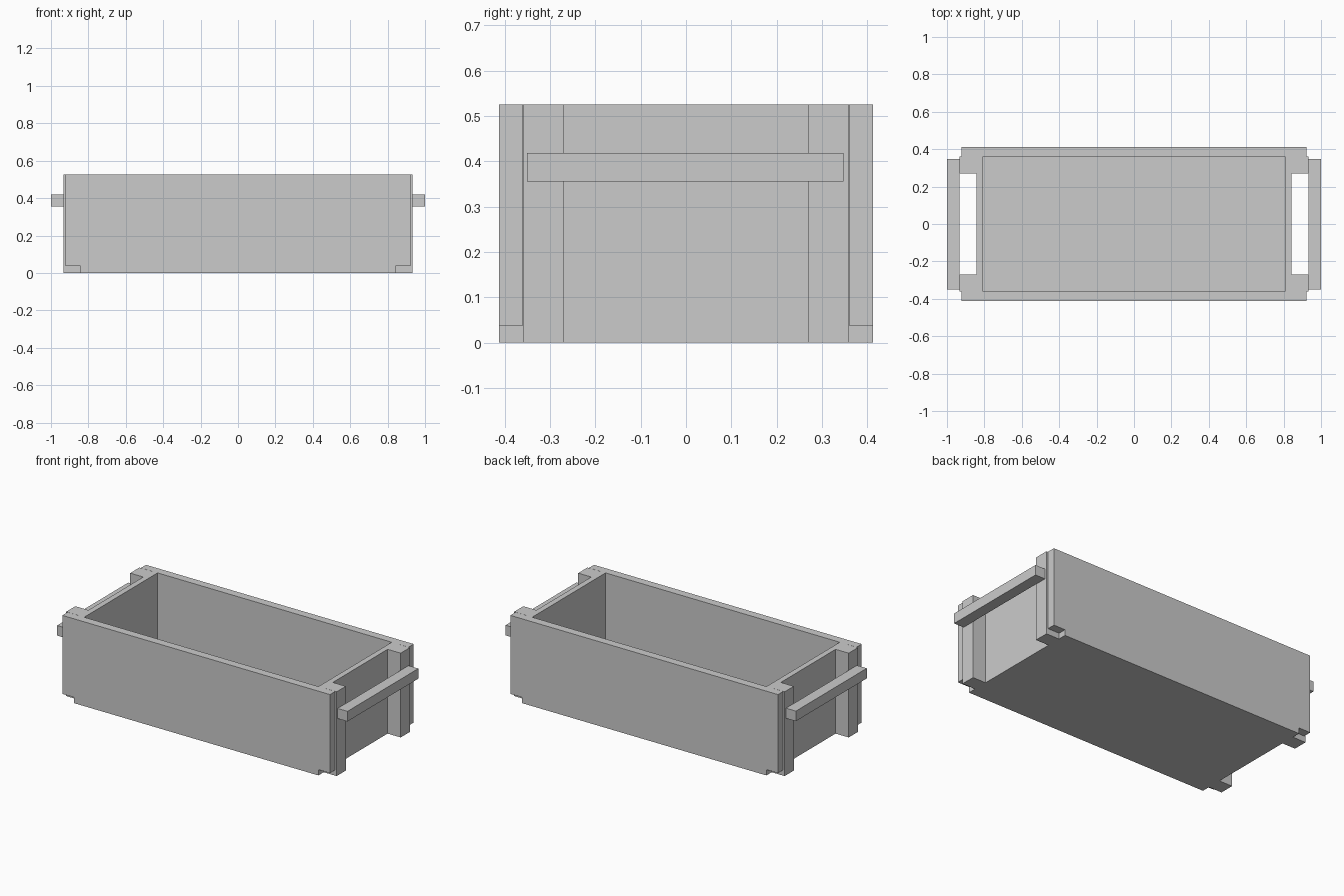
import bpy
import bmesh

if "Cube" in bpy.data.objects:
    bpy.data.objects.remove(bpy.data.objects["Cube"])


def prism(name, profile, axis, lo, hi):
    """Extrude a closed 2D profile along y or z."""
    bm = bmesh.new()
    if axis == 'y':
        place = lambda p, t: (p[0], t, p[1])
    else:
        place = lambda p, t: (p[0], p[1], t)
    face = bm.faces.new([bm.verts.new(place(p, lo)) for p in profile])
    extruded = bmesh.ops.extrude_face_region(bm, geom=[face])
    for v in extruded['geom']:
        if isinstance(v, bmesh.types.BMVert):
            v.co['xyz'.index(axis)] = hi
    bmesh.ops.recalc_face_normals(bm, faces=bm.faces)
    mesh = bpy.data.meshes.new(name)
    bm.to_mesh(mesh)
    bm.free()
    obj = bpy.data.objects.new(name, mesh)
    bpy.context.collection.objects.link(obj)
    return obj


def box(name, x, y, z):
    profile = [(x[0], y[0]), (x[1], y[0]), (x[1], y[1]), (x[0], y[1])]
    return prism(name, profile, 'z', z[0], z[1])


def span(a, b, sign):
    return sorted((a * sign, b * sign))


H = 0.525        # box height
XE = 0.842       # outer face of the end panels
XP = 0.922       # ends of the long panels
YI, YO = 0.361, 0.412

# Floor board
box('floor', (-0.807, 0.807), (-YI, YI), (0, 0.035))

# Long panels with notched lower corners
long_profile = [(-XE, 0), (XE, 0), (XE, 0.036), (XP, 0.036),
                (XP, H), (-XP, H), (-XP, 0.036), (-XE, 0.036)]
for side, s in (('front', -1), ('back', 1)):
    y0, y1 = span(YI, YO, s)
    prism(side + '_panel', long_profile, 'y', y0, y1)

# End panels, corner posts and carrying handles
for end, sx in (('left', -1), ('right', 1)):
    box(end + '_end_panel', span(0.807, XE, sx), (-YI, YI), (0, H))
    for side, sy in (('front', -1), ('back', 1)):
        box(f'{end}_{side}_post', span(XE, 0.932, sx), span(0.27, 0.36, sy), (0, H))
    box(end + '_handle', span(0.932, 1.0, sx), (-0.351, 0.347), (0.355, 0.418))
